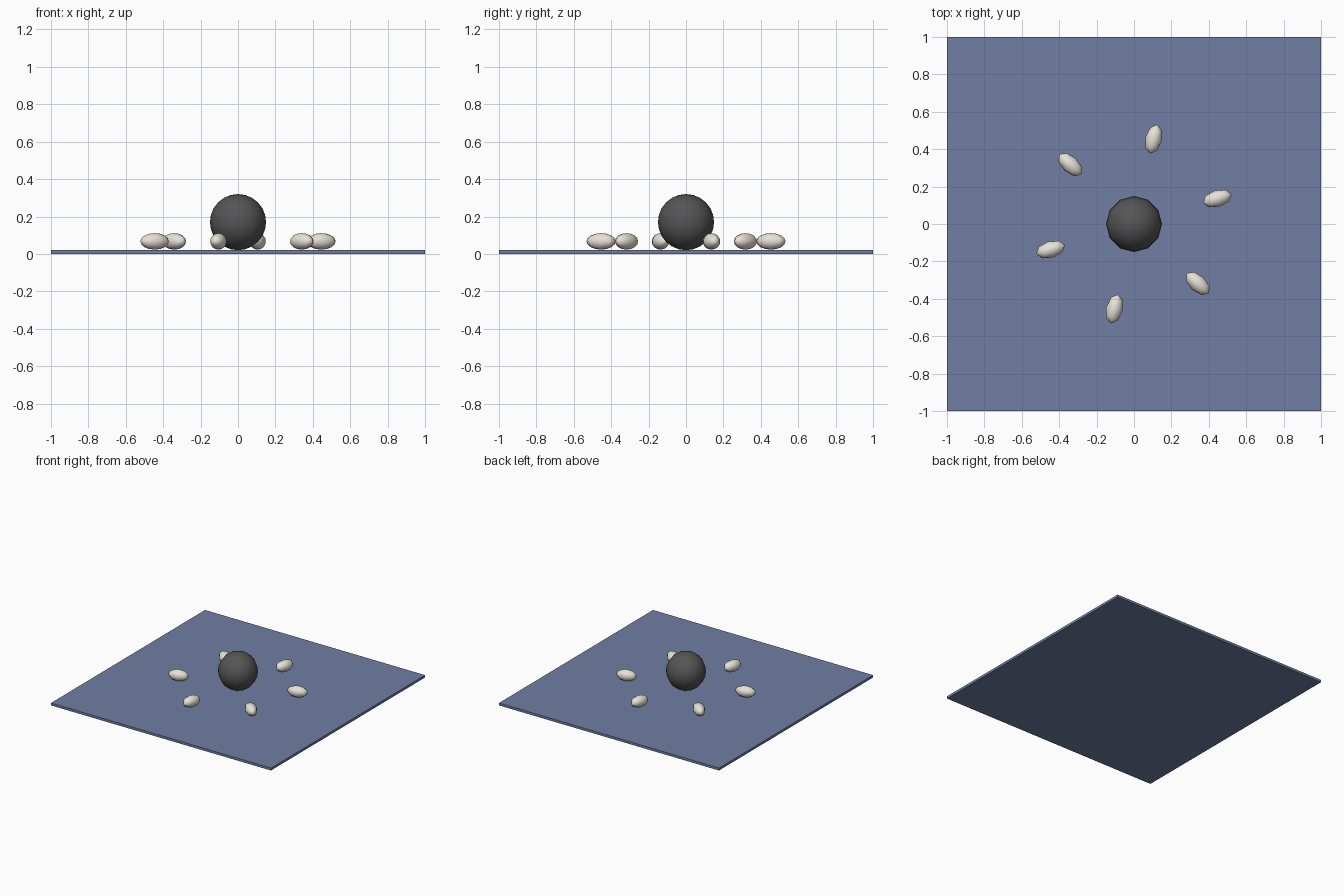
import bpy
import math

if "Cube" in bpy.data.objects:
    bpy.data.objects.remove(bpy.data.objects["Cube"])


def material(name, rgb):
    m = bpy.data.materials.new(name)
    m.diffuse_color = (*rgb, 1)
    m.use_nodes = True
    m.node_tree.nodes["Principled BSDF"].inputs["Base Color"].default_value = m.diffuse_color
    return m


def finish(name, mat, smooth=True):
    ob = bpy.context.object
    ob.name = name
    ob.data.materials.append(mat)
    if smooth:
        bpy.ops.object.shade_smooth()
    return ob


blue = material("slate_blue", (0.16, 0.21, 0.36))
dark = material("charcoal", (0.09, 0.09, 0.09))
cream = material("cream", (0.80, 0.76, 0.67))

# Thin square base plate
bpy.ops.mesh.primitive_cube_add(size=1, location=(0, 0, 0.01))
plate = finish("base_plate", blue, smooth=False)
plate.scale = (2, 2, 0.02)

# Central ball resting on the plate
bpy.ops.mesh.primitive_uv_sphere_add(segments=12, ring_count=12, radius=0.15,
                                     location=(0, 0, 0.17))
finish("centre_ball", dark)

# Ring of six elongated pebbles pointing outwards
RING = 0.466
for i in range(6):
    a = math.radians(17 + 60 * i)
    bpy.ops.mesh.primitive_uv_sphere_add(
        segments=8, ring_count=8, radius=1,
        location=(RING * math.cos(a), RING * math.sin(a), 0.067),
        rotation=(0, 0, a))
    pebble = finish(f"pebble_{i + 1}", cream)
    pebble.scale = (0.08, 0.045, 0.044)
